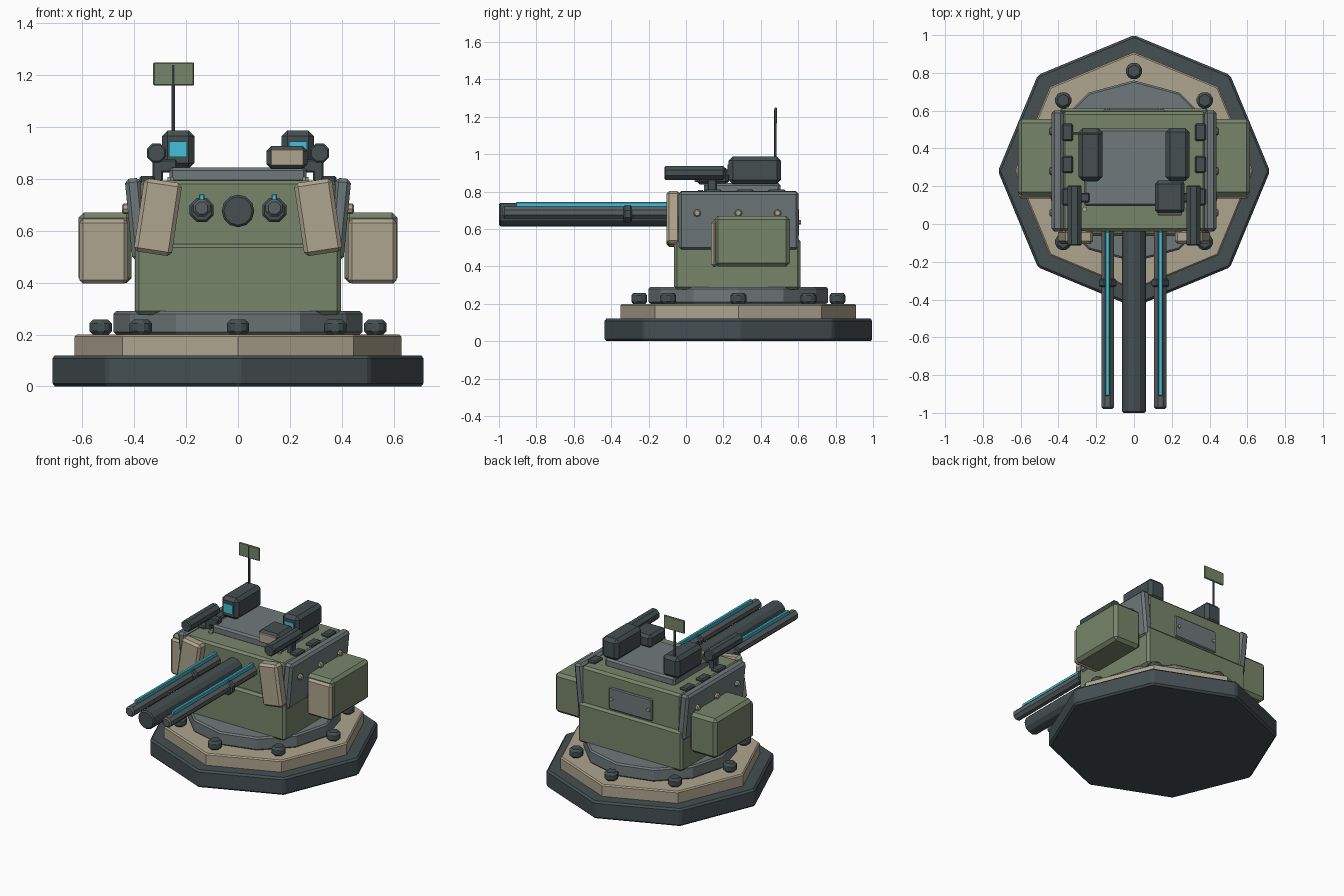
import bpy, bmesh, math
from mathutils import Matrix, Vector

if "Cube" in bpy.data.objects:
    bpy.data.objects.remove(bpy.data.objects["Cube"])


def material(name, rgb):
    m = bpy.data.materials.new(name)
    m.diffuse_color = (*rgb, 1)
    m.use_nodes = True
    m.node_tree.nodes["Principled BSDF"].inputs["Base Color"].default_value = m.diffuse_color
    return m


GREEN = material("olive green", (0.185, 0.235, 0.145))
TAN = material("sand tan", (0.43, 0.375, 0.275))
GREY = material("steel grey", (0.16, 0.19, 0.195))
DARK = material("dark gunmetal", (0.058, 0.077, 0.083))
RAIL = material("rail grey", (0.10, 0.12, 0.125))
CYAN = material("glow cyan", (0.055, 0.53, 0.68))


def finish(name, bm, mat, loc, rot, bevel):
    me = bpy.data.meshes.new(name)
    bm.to_mesh(me)
    bm.free()
    me.materials.append(mat)
    ob = bpy.data.objects.new(name, me)
    ob.location = loc
    ob.rotation_euler = rot
    bpy.context.collection.objects.link(ob)
    if bevel:
        b = ob.modifiers.new("chamfer", 'BEVEL')
        b.width = bevel
        b.segments = 1
        b.limit_method = 'ANGLE'
        b.angle_limit = math.radians(50)
    return ob


def box(name, mat, x, y, z, bevel=0.0, rot=(0, 0, 0)):
    """Box from (min, max) ranges, turned about its own centre."""
    lo, hi = Vector((x[0], y[0], z[0])), Vector((x[1], y[1], z[1]))
    size = hi - lo
    bm = bmesh.new()
    bmesh.ops.create_cube(bm, size=1)
    bmesh.ops.scale(bm, vec=[abs(v) for v in size], verts=bm.verts)
    return finish(name, bm, mat, (lo + hi) / 2, rot, bevel)


def prism(name, mat, centre, r, depth, sides, axis='Z', bevel=0.0, turn=0.0):
    bm = bmesh.new()
    bmesh.ops.create_cone(bm, cap_ends=True, segments=sides, radius1=r, radius2=r, depth=depth,
                          matrix=Matrix.Rotation(turn, 4, 'Z'))
    rot = {'Z': (0, 0, 0), 'Y': (math.pi / 2, 0, 0), 'X': (0, math.pi / 2, 0)}[axis]
    return finish(name, bm, mat, centre, rot, bevel)


def mx(s, a, b):
    return tuple(sorted((s * a, s * b)))


# Stepped base
CY = 0.28
prism("base_plate", DARK, (0, CY, 0.06), 0.72, 0.12, 8)
bpy.data.objects["base_plate"].modifiers.new("chamfer", 'BEVEL').width = 0.012
bpy.data.objects["base_plate"].modifiers["chamfer"].segments = 1
prism("base_step", TAN, (0, CY, 0.155), 0.63, 0.09, 8, bevel=0.008)
prism("turret_ring", GREY, (0, CY, 0.245), 0.48, 0.09, 12, bevel=0.01)
for i in range(8):
    a = i * math.pi / 4
    prism(f"base_bolt_{i}", DARK, (0.53 * math.sin(a), CY + 0.53 * math.cos(a), 0.228),
          0.05, 0.06, 6, bevel=0.015)

# Turret body
box("lower_hull", GREEN, (-0.397, 0.397), (-0.063, 0.612), (0.275, 0.55), 0.015)
box("upper_hull", GREEN, (-0.38, 0.38), (-0.04, 0.595), (0.53, 0.795), 0.015)
box("roof_plate", GREY, (-0.265, 0.265), (0.095, 0.505), (0.785, 0.845), 0.012)
box("rear_hatch", GREY, (-0.165, 0.165), (0.58, 0.605), (0.56, 0.71), 0.006)
for s in (-1, 1):
    prism("hatch_bolt", TAN, (s * 0.14, 0.607, 0.635), 0.012, 0.014, 6, 'Y')

# Main barrel
prism("main_barrel", DARK, (0, -0.51, 0.677), 0.063, 0.98, 12, 'Y', 0.008)

for s, side in ((-1, "left"), (1, "right")):
    # Armour on the sides and front
    box(f"{side}_side_armour", GREY, mx(s, 0.36, 0.422), (-0.04, 0.602), (0.487, 0.803), 0.015,
        (0, s * math.radians(5.5), 0))
    box(f"{side}_cheek_plate", TAN, mx(s, 0.235, 0.383), (-0.105, -0.03), (0.51, 0.795), 0.015,
        (0, -s * math.radians(8.5), 0))
    for y in (0.06, 0.28, 0.49):
        prism(f"{side}_armour_bolt", TAN, (s * 0.43, y, 0.685), 0.02, 0.035, 8, 'X', 0.006)
    for y in (0.485, 0.315, 0.145):
        box(f"{side}_roof_clip", DARK, mx(s, 0.322, 0.38), (y - 0.046, y + 0.046),
            (0.78, 0.812), 0.008)
    prism(f"{side}_roof_bolt", TAN, (s * 0.26, 0.078, 0.797), 0.014, 0.02, 6)

    # Side storage pods
    box(f"{side}_pod", GREEN, mx(s, 0.41, 0.615), (0.15, 0.555), (0.398, 0.67), 0.02)
    box(f"{side}_pod_front", TAN, mx(s, 0.425, 0.612), (0.135, 0.17), (0.397, 0.645), 0.014)

    # Secondary rails with glowing strips
    prism(f"{side}_rail", RAIL, (s * 0.14, -0.505, 0.688), 0.036, 0.95, 8, 'Y', 0.01, math.pi / 8)
    box(f"{side}_rail_strip", CYAN, mx(s, 0.129, 0.151), (-0.91, -0.04), (0.715, 0.743), 0.004)
    prism(f"{side}_rail_clamp", DARK, (s * 0.14, -0.312, 0.68), 0.05, 0.045, 8, 'Y', 0.008,
          math.pi / 8)

    # Roof sensors and launch tubes
    box(f"{side}_sensor", DARK, mx(s, 0.168, 0.294), (0.228, 0.508), (0.84, 0.987), 0.022)
    box(f"{side}_sensor_lens", CYAN, mx(s, 0.196, 0.266), (0.222, 0.23), (0.885, 0.945))
    prism(f"{side}_launch_tube", DARK, (s * 0.315, 0.045, 0.9), 0.04, 0.32, 8, 'Y', 0.006,
          math.pi / 8)
    box(f"{side}_tube_bracket", DARK, mx(s, 0.235, 0.32), (0.115, 0.165), (0.825, 0.875), 0.006)
    box(f"{side}_tube_post", DARK, mx(s, 0.29, 0.33), (0.115, 0.165), (0.79, 0.875), 0.006)

# Forward optic in front of the right sensor
box("optic_housing", DARK, (0.11, 0.268), (0.055, 0.23), (0.838, 0.927), 0.018)
box("optic_front", TAN, (0.125, 0.255), (0.046, 0.06), (0.85, 0.915), 0.004)

# Antenna
prism("antenna_mast", DARK, (-0.25, 0.478, 1.11), 0.007, 0.26, 6)
box("antenna_panel", GREEN, (-0.327, -0.17), (0.474, 0.486), (1.16, 1.25), 0.004)
